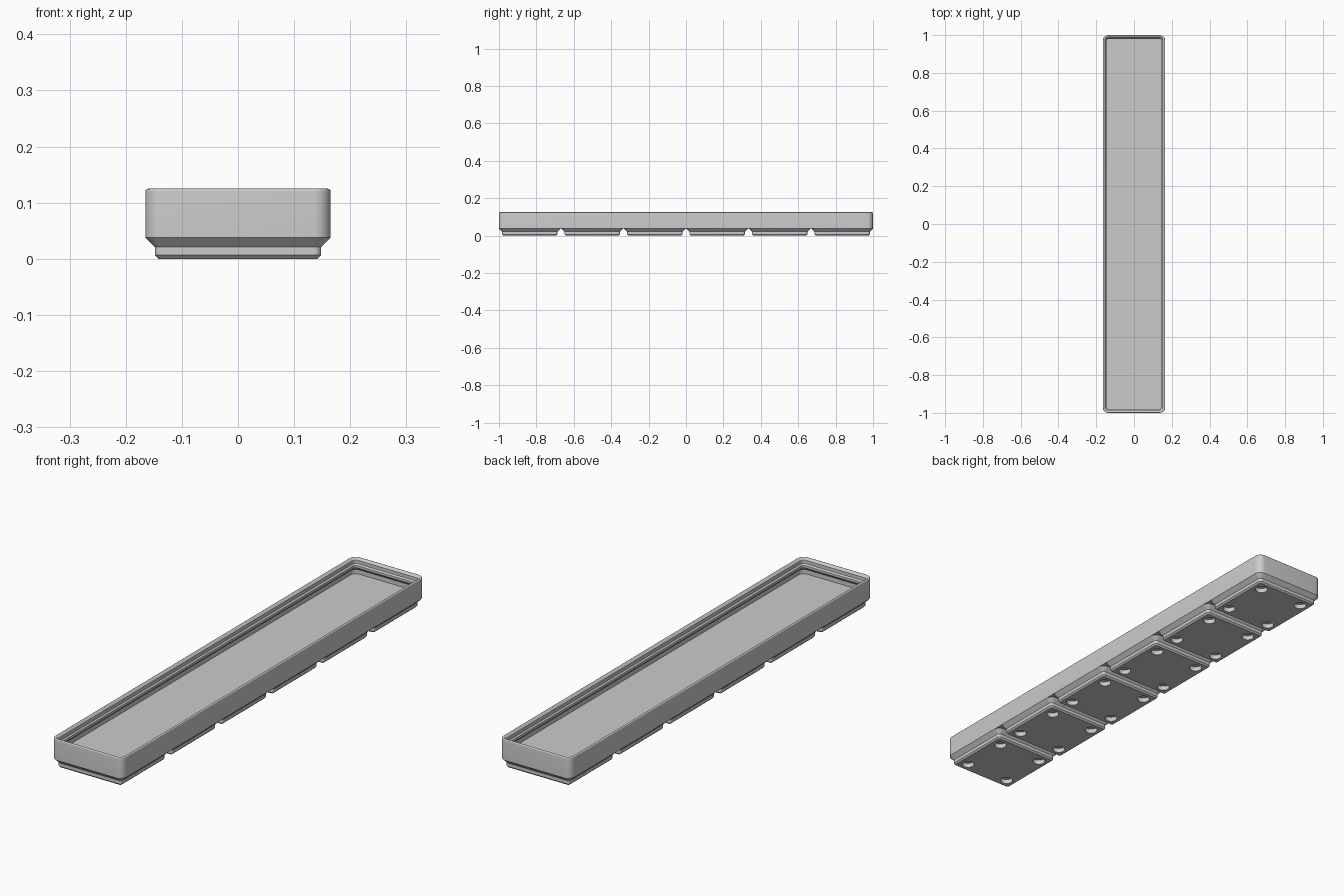
import bpy, bmesh, math

cube = bpy.data.objects.get("Cube")
if cube:
    bpy.data.objects.remove(cube, do_unlink=True)

MM = 2 / 251.5            # one millimetre in model units
PITCH, CELL, COUNT = 42, 41.5, 6
CORNER = 3.75

grey = bpy.data.materials.new("plain grey")
grey.use_nodes = True
grey.diffuse_color = (0.6, 0.6, 0.6, 1)
grey.node_tree.nodes["Principled BSDF"].inputs["Base Color"].default_value = (0.6, 0.6, 0.6, 1)


def rounded_ring(bm, width, length, inset, z, segments=8):
    """Vertices of a rounded rectangle, pulled in from the outer edge."""
    r = max(CORNER - inset, 0.4)
    cx, cy = width / 2 - inset - r, length / 2 - inset - r
    ring = []
    for k, (sx, sy) in enumerate([(1, 1), (-1, 1), (-1, -1), (1, -1)]):
        for i in range(segments + 1):
            a = math.pi / 2 * (k + i / segments)
            ring.append(bm.verts.new(((sx * cx + r * math.cos(a)) * MM,
                                      (sy * cy + r * math.sin(a)) * MM, z * MM)))
    return ring


def circle(bm, x, y, r, z, n=32):
    return [bm.verts.new(((x + r * math.cos(2 * math.pi * i / n)) * MM,
                          (y + r * math.sin(2 * math.pi * i / n)) * MM, z * MM))
            for i in range(n)]


def bridge(bm, a, b):
    n = len(a)
    for i in range(n):
        j = (i + 1) % n
        bm.faces.new((a[i], a[j], b[j], b[i]))


def loft(bm, width, length, profile):
    rings = [rounded_ring(bm, width, length, inset, z) for inset, z in profile]
    for a, b in zip(rings, rings[1:]):
        bridge(bm, a, b)
    return rings


def loop_edges(bm, ring):
    return [bm.edges.get((ring[i - 1], ring[i])) for i in range(len(ring))]


def finish(bm, name):
    bmesh.ops.recalc_face_normals(bm, faces=bm.faces)
    mesh = bpy.data.meshes.new(name)
    bm.to_mesh(mesh)
    bm.free()
    mesh.materials.append(grey)
    obj = bpy.data.objects.new(name, mesh)
    bpy.context.collection.objects.link(obj)
    bpy.ops.object.select_all(action='DESELECT')
    obj.select_set(True)
    bpy.context.view_layer.objects.active = obj
    bpy.ops.object.shade_smooth_by_angle(angle=math.radians(30))
    return obj


# Tray: outer wall, rounded rim, stepped stacking lip, undercut, floor
tip = [(0.6 - 0.6 * math.cos(math.radians(a)), 15.1 + 0.6 * math.sin(math.radians(a)))
       for a in range(0, 136, 15)]
lip = [(1.9, 14.65), (1.9, 12.85), (2.6, 12.15), (2.6, 10.95), (0.95, 9.3), (0.95, 7)]
bm = bmesh.new()
rings = loft(bm, CELL, PITCH * COUNT - 0.5, [(0, 4.75)] + tip + lip)
bm.faces.new(rings[0])
bm.faces.new(rings[-1])
finish(bm, "tray")

# Foot: chamfered pad with four round sockets underneath
bm = bmesh.new()
rings = loft(bm, CELL, CELL, [(0, 4.75), (2.15, 2.6), (2.15, 0.8), (2.95, 0)])
edges = loop_edges(bm, rings[-1])
for x in (-13, 13):
    for y in (-13, 13):
        mouth, end = circle(bm, x, y, 3.1, 0), circle(bm, x, y, 3.1, 2.4)
        bridge(bm, mouth, end)
        bm.faces.new(end)
        edges += loop_edges(bm, mouth)
bmesh.ops.triangle_fill(bm, use_beauty=True, use_dissolve=False, edges=edges)
foot = finish(bm, "foot_1")

# Repeat the foot along the tray
for i in range(COUNT):
    pad = foot if i == 0 else foot.copy()
    if i:
        pad.name = f"foot_{i + 1}"
        bpy.context.collection.objects.link(pad)
    pad.location.y = (i - (COUNT - 1) / 2) * PITCH * MM
